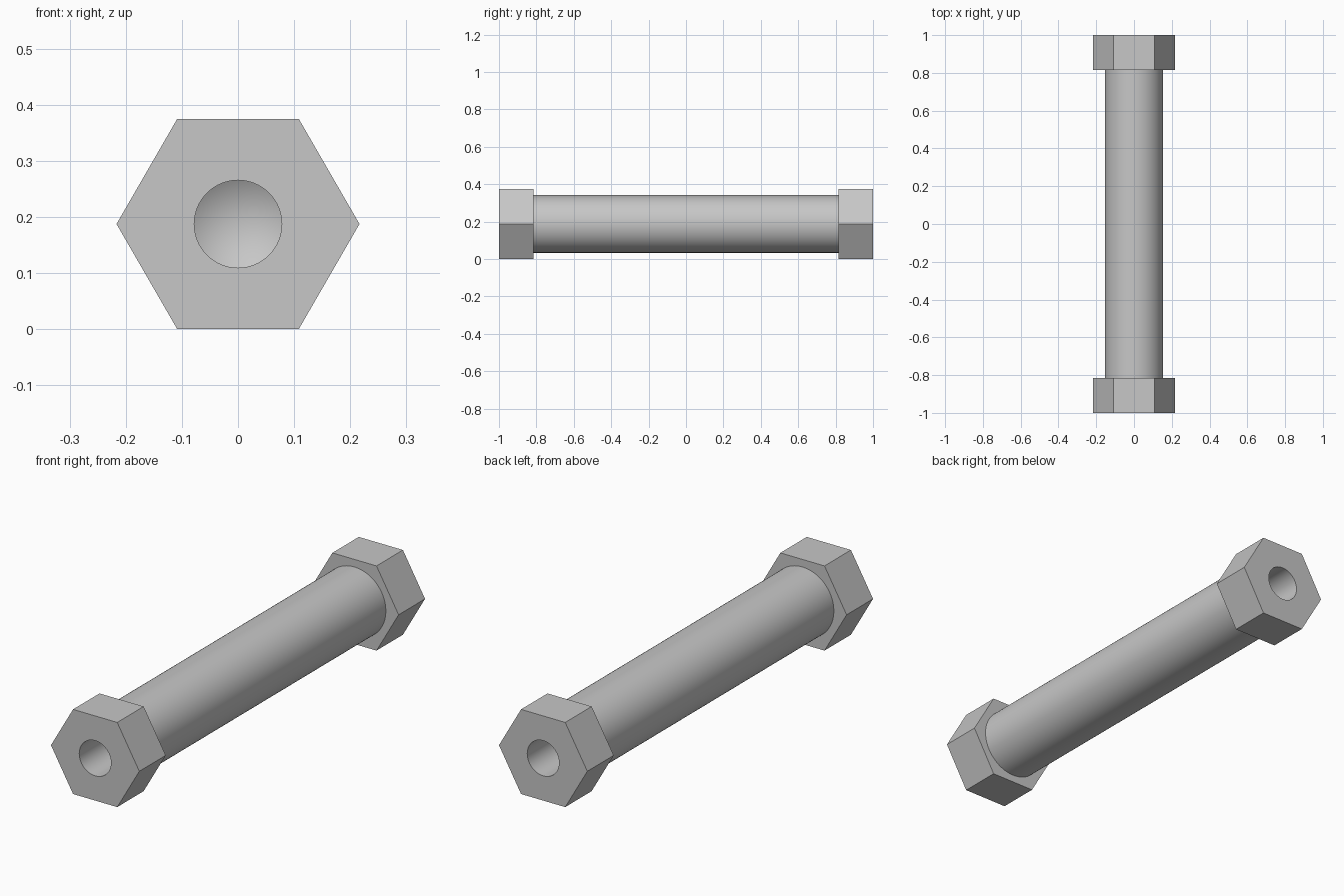
import bpy, bmesh, math
from mathutils import Matrix

cube = bpy.data.objects.get("Cube")
if cube:
    bpy.data.objects.remove(cube, do_unlink=True)

HEX_R = 0.2165
AXIS_Z = HEX_R * math.cos(math.radians(30))
SHAFT_R, SHAFT_HALF = 0.154, 0.815
HOLE_R, HOLE_DEPTH = 0.078, 0.3
TIP = HOLE_R * math.tan(math.radians(31))

steel = bpy.data.materials.new("light grey metal")
steel.use_nodes = True
grey = (0.57, 0.57, 0.57, 1)
steel.diffuse_color = grey
steel.node_tree.nodes["Principled BSDF"].inputs["Base Color"].default_value = grey


def lathe(name, rings, sides):
    """Closed solid around the long axis from (radius, y) rings; radius 0 is a point."""
    bm = bmesh.new()
    loops = []
    for r, y in rings:
        count = sides if r else 1
        loops.append([bm.verts.new((r * math.cos(math.tau * i / sides), y,
                                    AXIS_Z + r * math.sin(math.tau * i / sides)))
                      for i in range(count)])
    for a, b in zip(loops, loops[1:]):
        for i in range(sides):
            j = (i + 1) % sides
            if len(b) == 1:
                bm.faces.new((a[i], a[j], b[0]))
            else:
                bm.faces.new((a[i], a[j], b[j], b[i]))
    for loop in (loops[0], loops[-1]):
        if len(loop) > 1:
            bm.faces.new(loop)
    bmesh.ops.recalc_face_normals(bm, faces=bm.faces)
    mesh = bpy.data.meshes.new(name)
    bm.to_mesh(mesh)
    bm.free()
    mesh.materials.append(steel)
    obj = bpy.data.objects.new(name, mesh)
    bpy.context.collection.objects.link(obj)
    return obj


# Round shaft and a hexagonal head at each end
parts = [lathe("shaft", [(SHAFT_R, -SHAFT_HALF), (SHAFT_R, SHAFT_HALF)], 96)]
drills = []
for label, s in (("front", -1), ("back", 1)):
    parts.append(lathe(label + "_hex_head", [(HEX_R, s * SHAFT_HALF), (HEX_R, s)], 6))
    # Drilled blind hole with a conical bottom
    end = 1 - HOLE_DEPTH
    drills.append(lathe(label + "_drill", [(HOLE_R, s * 1.05), (HOLE_R, s * end),
                                           (0, s * (end - TIP))], 64))

# Cut the holes, then drop the cutters
for part in parts:
    for drill in drills:
        if "hex" in part.name and part.name.split("_")[0] != drill.name.split("_")[0]:
            continue
        cut = part.modifiers.new("hole", "BOOLEAN")
        cut.operation = "DIFFERENCE"
        cut.solver = "EXACT"
        cut.object = drill
    bpy.ops.object.select_all(action="DESELECT")
    part.select_set(True)
    bpy.context.view_layer.objects.active = part
    for mod in list(part.modifiers):
        bpy.ops.object.modifier_apply(modifier=mod.name)
    bpy.ops.object.shade_smooth_by_angle(angle=math.radians(25))
for drill in drills:
    bpy.data.objects.remove(drill, do_unlink=True)
